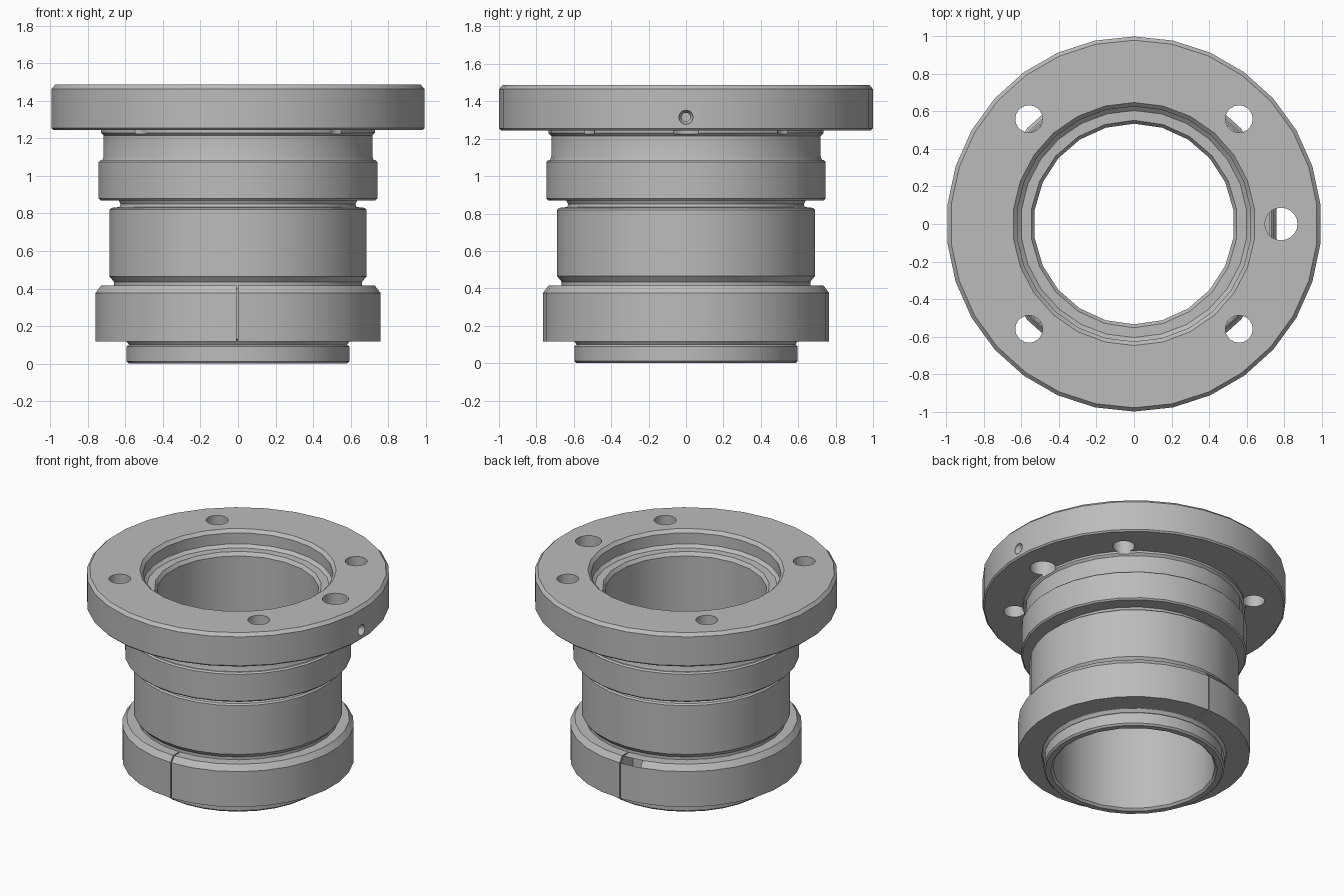
import bpy, math

cube = bpy.data.objects.get("Cube")
if cube:
    bpy.data.objects.remove(cube, do_unlink=True)

metal = bpy.data.materials.new("grey metal")
metal.use_nodes = True
GREY = (0.5, 0.5, 0.5, 1)
metal.diffuse_color = GREY
metal.node_tree.nodes["Principled BSDF"].inputs["Base Color"].default_value = GREY


def lathe(name, profile, sides, closed=False):
    """Turn an (r, z) profile, listed from the bottom up, into a solid."""
    verts, faces = [], []
    for r, z in profile:
        for i in range(sides):
            a = math.pi / 2 + 2 * math.pi * i / sides
            verts.append((r * math.cos(a), r * math.sin(a), z))
    rows = len(profile)
    for j in range(rows if closed else rows - 1):
        a, b = j * sides, (j + 1) % rows * sides
        for i in range(sides):
            k = (i + 1) % sides
            faces.append((a + i, a + k, b + k, b + i))
    if not closed:
        faces.append(tuple(reversed(range(sides))))
        faces.append(tuple(range((rows - 1) * sides, rows * sides)))
    mesh = bpy.data.meshes.new(name)
    mesh.from_pydata(verts, [], faces)
    mesh.materials.append(metal)
    obj = bpy.data.objects.new(name, mesh)
    bpy.context.collection.objects.link(obj)
    return obj


def activate(obj):
    bpy.ops.object.select_all(action='DESELECT')
    obj.select_set(True)
    bpy.context.view_layer.objects.active = obj


def cut(target, cutter):
    """Subtract the cutter and discard it."""
    cutter.hide_render = True
    activate(target)
    mod = target.modifiers.new("cut", 'BOOLEAN')
    mod.operation = 'DIFFERENCE'
    mod.solver = 'EXACT'
    mod.object = cutter
    bpy.ops.object.modifier_apply(modifier=mod.name)
    bpy.data.objects.remove(cutter, do_unlink=True)


# Turned body: spigot, barrel, neck, ring, upper neck and flange
body = lathe("flanged_body", [
    (0.585, 0), (0.597, 0.012), (0.597, 0.09), (0.585, 0.1), (0.60, 0.12),
    (0.62, 0.13), (0.62, 0.40), (0.665, 0.40), (0.665, 0.435), (0.69, 0.465),
    (0.69, 0.82), (0.68, 0.83), (0.635, 0.835), (0.63, 0.85), (0.64, 0.87),
    (0.737, 0.87), (0.747, 0.88), (0.747, 1.075), (0.737, 1.085),
    (0.727, 1.085), (0.72, 1.105), (0.72, 1.215), (0.735, 1.23),
    (0.735, 1.245), (0.99, 1.245), (1.0, 1.255), (1.0, 1.465), (0.98, 1.487),
], 30)

# Through bore and the wider recess at the top
cut(body, lathe("bore_cutter", [
    (0.57, -0.02), (0.535, 0.015), (0.535, 1.34), (0.56, 1.375), (0.56, 1.40)], 22))
cut(body, lathe("recess_cutter", [
    (0.605, 1.365), (0.627, 1.385), (0.627, 1.465), (0.67, 1.51)], 26))

# Four bolt holes and one larger locating hole, drilled just below the flange
holes = [(0.56 * sx, 0.56 * sy, 0.073) for sx in (-1, 1) for sy in (-1, 1)]
for x, y, r in holes + [(0.785, 0, 0.087)]:
    drill = lathe("hole_cutter", [(r, 1.225), (r, 1.6)], 20)
    drill.location = (x, y, 0)
    cut(body, drill)

# Countersunk set-screw hole running in from the rim
screw = lathe("screw_cutter", [
    (0.024, 0.79), (0.024, 0.96), (0.038, 0.985), (0.038, 1.1)], 14)
screw.rotation_euler = (0, math.pi / 2, 0)
screw.location = (0, 0, 1.315)
cut(body, screw)

# Split clamp collar with narrow gaps at front and back
collar = lathe("split_collar", [
    (0.61, 0.117), (0.765, 0.117), (0.765, 0.375), (0.735, 0.415),
    (0.61, 0.415)], 30, closed=True)
bpy.ops.mesh.primitive_cube_add(size=1, location=(-0.004, 0, 0.25))
slot = bpy.context.object
slot.scale = (0.008, 3, 1)
cut(collar, slot)

for obj in (body, collar):
    activate(obj)
    bpy.ops.object.shade_smooth_by_angle(angle=math.radians(25))
